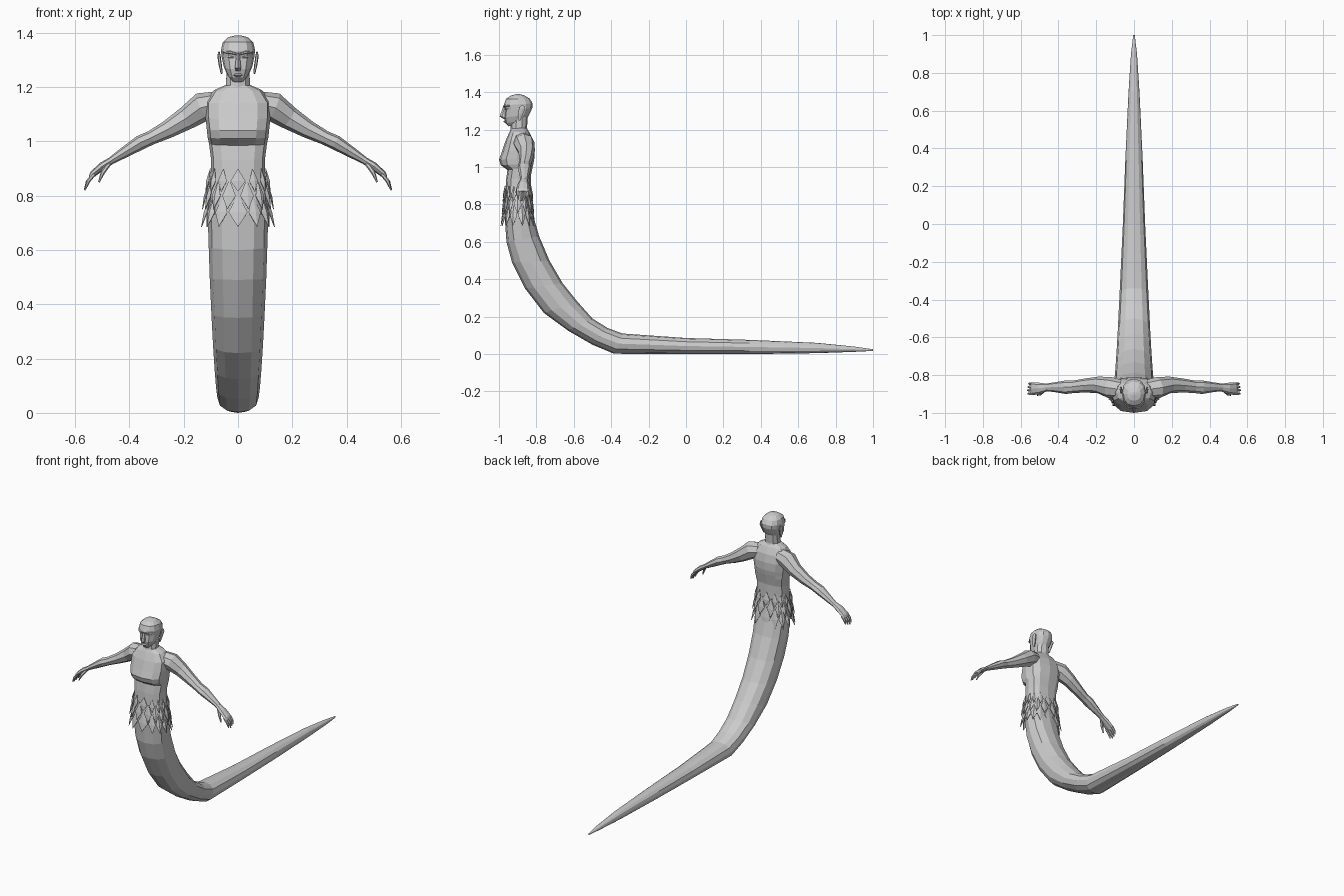
import bpy, bmesh, math
from mathutils import Vector

cube = bpy.data.objects.get("Cube")
if cube:
    bpy.data.objects.remove(cube, do_unlink=True)

GREY = (0.6, 0.6, 0.6, 1)
grey = bpy.data.materials.new("plain grey")
grey.use_nodes = True
grey.diffuse_color = GREY
grey.node_tree.nodes["Principled BSDF"].inputs["Base Color"].default_value = GREY


def finish(name, bm, mirror=False):
    bmesh.ops.recalc_face_normals(bm, faces=bm.faces[:])
    mesh = bpy.data.meshes.new(name)
    bm.to_mesh(mesh)
    bm.free()
    mesh.materials.append(grey)
    obj = bpy.data.objects.new(name, mesh)
    bpy.context.collection.objects.link(obj)
    if mirror:
        obj.modifiers.new("Mirror", "MIRROR").use_mirror_merge = False
    return obj


def power(value, exponent):
    return math.copysign(abs(value) ** exponent, value)


def skin(name, rings, mirror=False):
    """Join equal rings of points into a capped surface."""
    bm = bmesh.new()
    loops = [[bm.verts.new(p) for p in ring] for ring in rings]
    for low, high in zip(loops, loops[1:]):
        for i in range(len(low)):
            j = (i + 1) % len(low)
            bm.faces.new((low[i], low[j], high[j], high[i]))
    bm.faces.new(loops[0])
    bm.faces.new(loops[-1])
    return finish(name, bm, mirror)


def body_loft(name, stations, sides=12, exponent=0.9):
    """Each station: front y, front z, back y, back z, half width."""
    rings = []
    for fy, fz, by, bz, width in stations:
        front, back = Vector((0, fy, fz)), Vector((0, by, bz))
        centre, reach = (front + back) / 2, (front - back) / 2
        ring = []
        for i in range(sides):
            a = math.tau * i / sides
            ring.append(centre + reach * power(math.cos(a), exponent)
                        + Vector((width * power(math.sin(a), exponent), 0, 0)))
        rings.append(ring)
    return skin(name, rings)


def limb(name, stations, sides=8):
    """Each station: x, y, z, thickness radius, depth radius."""
    points = [Vector(s[:3]) for s in stations]
    rings = []
    for i, (x, y, z, thick, deep) in enumerate(stations):
        along = points[min(i + 1, len(points) - 1)] - points[max(i - 1, 0)]
        up = along.cross(Vector((0, 1, 0))).normalized()
        side = up.cross(along).normalized()
        rings.append([points[i] + up * thick * math.cos(math.tau * k / sides)
                      + side * deep * math.sin(math.tau * k / sides)
                      for k in range(sides)])
    return skin(name, rings, mirror=True)


# Torso with a shelf under the bust
body_loft("torso", [
    (-.935, 1.205, -.855, 1.21, .045),
    (-.945, 1.185, -.84, 1.19, .09),
    (-.965, 1.14, -.82, 1.15, .12),
    (-.985, 1.08, -.81, 1.1, .12),
    (-1, 1.04, -.81, 1.05, .115),
    (-.99, 1.01, -.815, 1.02, .112),
    (-.955, .985, -.82, 1, .107),
    (-.962, .93, -.83, .95, .1),
    (-.965, .88, -.83, .9, .1),
    (-.97, .8, -.83, .82, .11),
    (-.97, .73, -.82, .74, .113),
], exponent=0.75)

# Long tail sweeping down and back to a point
body_loft("tail", [
    (-.97, .74, -.82, .75, .112),
    (-.96, .6, -.785, .63, .108),
    (-.93, .49, -.73, .5, .104),
    (-.86, .35, -.66, .38, .098),
    (-.76, .22, -.58, .28, .092),
    (-.63, .125, -.5, .19, .086),
    (-.5, .05, -.42, .14, .081),
    (-.385, .002, -.34, .11, .076),
    (0, 0, 0, .086, .059),
    (.34, 0, .34, .076, .046),
    (.7, .005, .7, .06, .029),
    (.9, .012, .9, .04, .016),
    (1, .017, 1, .026, .004),
])

# Neck and head
body_loft("neck", [
    (-.945, 1.16, -.84, 1.18, .055),
    (-.938, 1.2, -.85, 1.21, .046),
    (-.935, 1.27, -.845, 1.28, .044),
], sides=10)
body_loft("head", [
    (-.948, 1.218, -.88, 1.23, .022),
    (-.965, 1.235, -.855, 1.25, .038),
    (-.972, 1.265, -.838, 1.28, .052),
    (-.968, 1.305, -.822, 1.315, .06),
    (-.975, 1.33, -.82, 1.34, .063),
    (-.962, 1.365, -.835, 1.365, .056),
    (-.935, 1.383, -.865, 1.383, .036),
    (-.905, 1.39, -.89, 1.39, .01),
], exponent=0.85)
body_loft("nose", [
    (-.977, 1.325, -.94, 1.325, .006),
    (-.997, 1.27, -.94, 1.27, .013),
    (-.975, 1.258, -.94, 1.258, .009),
], sides=6)
body_loft("lips", [
    (-.97, 1.25, -.94, 1.25, .012),
    (-.978, 1.244, -.94, 1.244, .018),
    (-.968, 1.236, -.94, 1.236, .01),
], sides=8)
limb("brows", [
    (.008, -.972, 1.322, .004, .008),
    (.03, -.966, 1.328, .006, .009),
    (.052, -.942, 1.328, .003, .006),
], sides=6)
limb("eyes", [
    (.014, -.966, 1.309, .001, .003),
    (.027, -.962, 1.311, .005, .005),
    (.042, -.951, 1.312, .001, .003),
], sides=6)
limb("ears", [
    (.06, -.892, 1.25, .004, .008),
    (.066, -.885, 1.285, .006, .016),
    (.07, -.876, 1.315, .006, .018),
    (.07, -.87, 1.328, .003, .008),
], sides=6)

# Arms, hands, fingers and thumbs
limb("arms", [
    (.07, -.875, 1.14, .045, .05),
    (.13, -.865, 1.127, .054, .056),
    (.19, -.852, 1.085, .043, .044),
    (.26, -.855, 1.043, .033, .037),
    (.32, -.862, 1.013, .026, .033),
    (.36, -.864, .995, .027, .036),
    (.42, -.864, .958, .02, .026),
    (.465, -.865, .93, .014, .02),
])
limb("hands", [
    (.455, -.865, .936, .013, .019),
    (.5, -.87, .908, .015, .03),
    (.535, -.872, .879, .012, .034),
    (.543, -.872, .867, .008, .03),
])
for i, finger in enumerate(("index", "middle", "ring", "little")):
    y = -.898 + i * .0175
    size = 1 - abs(i - 1) * .1
    limb(finger + "_fingers", [
        (.53, y, .88, .008, .008),
        (.53 + .024 * size, y, .88 - .03 * size, .007, .008),
        (.53 + .035 * size, y, .88 - .06 * size, .003, .004),
    ], sides=6)
limb("thumbs", [
    (.475, -.88, .918, .009, .01),
    (.498, -.9, .885, .008, .009),
    (.512, -.906, .85, .003, .004),
], sides=6)

# Overlapping feathers flaring from the hips
def hip_point(angle, scale, z):
    return Vector((.105 * scale * power(math.sin(angle), .8),
                   -.9 - .069 * scale * power(math.cos(angle), .8), z))


bm = bmesh.new()
COUNT = 14
for row, (top, length, flare) in enumerate([(.9, .085, 1.16), (.86, .11, 1.26),
                                             (.805, .12, 1.32)]):
    for i in range(COUNT):
        angle = math.tau * (i + row % 2 / 2) / COUNT
        half = .17 + .02 * row
        middle = (1.03 + flare) / 2
        tip_z = top - length
        mid_z = top - length * .55
        root = bm.verts.new(hip_point(angle, 1.0, top))
        ridge = bm.verts.new(hip_point(angle, middle + .05, mid_z))
        left = bm.verts.new(hip_point(angle - half, middle, mid_z))
        right = bm.verts.new(hip_point(angle + half, middle, mid_z))
        tip = bm.verts.new(hip_point(angle, flare, tip_z))
        for a, b in ((root, left), (left, tip), (tip, right), (right, root)):
            bm.faces.new((a, b, ridge))
feathers = finish("hip_feathers", bm)
solid = feathers.modifiers.new("Thickness", "SOLIDIFY")
solid.thickness = .003
